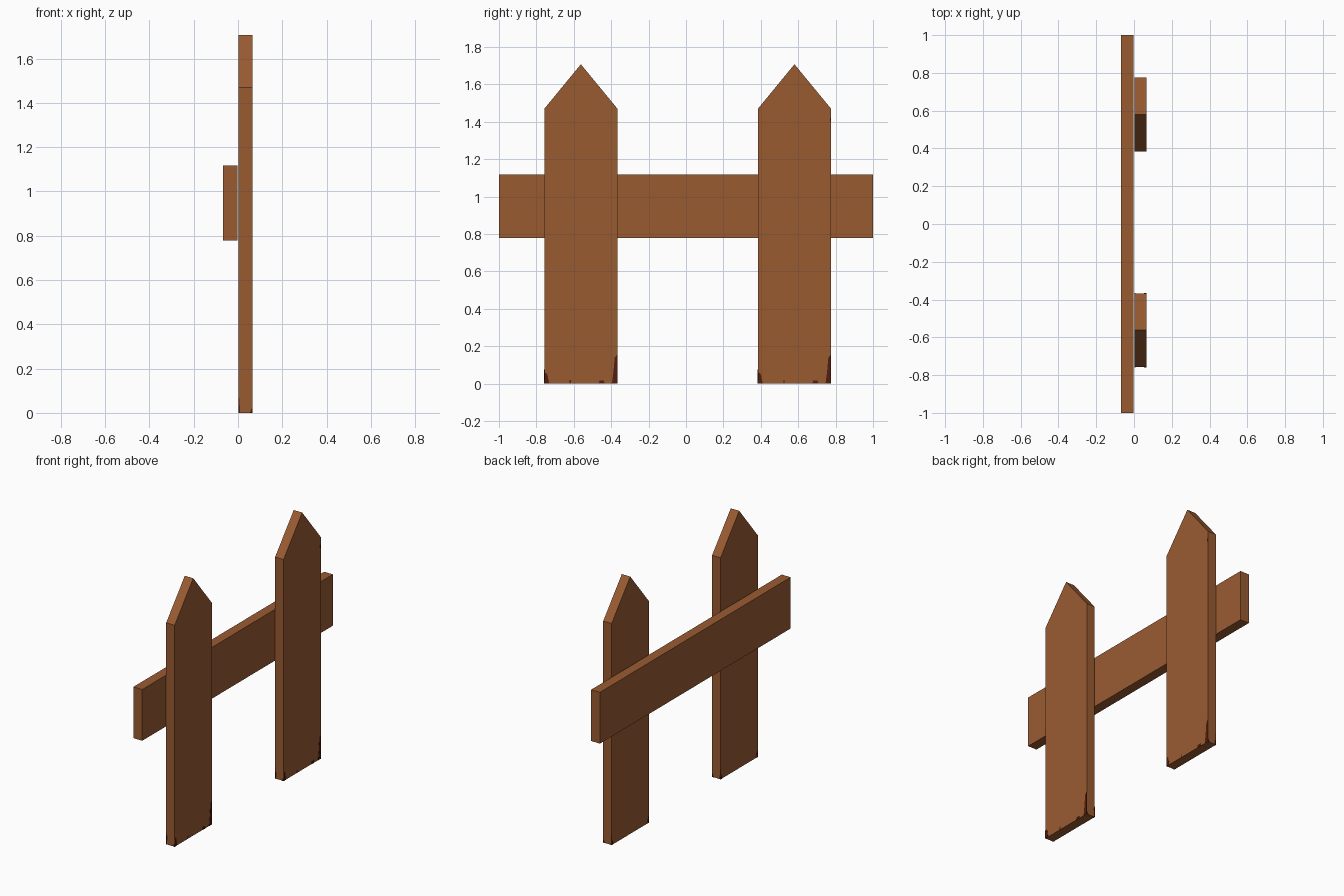
import bpy
import bmesh
from mathutils import Vector

if "Cube" in bpy.data.objects:
    bpy.data.objects.remove(bpy.data.objects["Cube"])


def material(name, colour):
    m = bpy.data.materials.new(name)
    m.diffuse_color = (*colour, 1.0)
    m.use_nodes = True
    m.node_tree.nodes["Principled BSDF"].inputs["Base Color"].default_value = m.diffuse_color
    return m


WOOD = material("brown wood", (0.32, 0.105, 0.031))
STAIN = material("dark stain", (0.085, 0.013, 0.004))


def prism(bm, points, depth):
    """Extrude a flat 3D outline along a depth vector."""
    face = bm.faces.new([bm.verts.new(p) for p in points])
    new = bmesh.ops.extrude_face_region(bm, geom=[face])["geom"]
    verts = [v for v in new if isinstance(v, bmesh.types.BMVert)]
    bmesh.ops.translate(bm, verts=verts, vec=Vector(depth))


def finish(bm, name, mat):
    bmesh.ops.recalc_face_normals(bm, faces=bm.faces)
    mesh = bpy.data.meshes.new(name)
    bm.to_mesh(mesh)
    bm.free()
    mesh.materials.append(mat)
    obj = bpy.data.objects.new(name, mesh)
    bpy.context.collection.objects.link(obj)


X0, X1 = 0.003, 0.065      # picket thickness range
HALF = 0.195               # picket half width
THIN = 0.0015              # stain plate thickness

# Small stain outlines as (distance along board, height)
BROAD = [
    [(-HALF, 0), (-0.170, 0), (-0.178, 0.045), (-0.186, 0.058), (-HALF, 0.055)],
    [(HALF, 0), (0.166, 0), (0.174, 0.06), (0.181, 0.14), (HALF, 0.155)],
    [(0.095, 0), (0.128, 0), (0.122, 0.017), (0.10, 0.017)],
    [(-0.06, 0), (-0.053, 0), (-0.053, 0.02), (-0.06, 0.02)],
]
BACK = [
    [(-HALF, 0), (-0.178, 0), (-0.186, 0.04), (-HALF, 0.045)],
    [(HALF, 0), (0.182, 0), (0.187, 0.03), (HALF, 0.035)],
]
EDGE = [
    [(X0, 0), (0.009, 0), (0.007, 0.06), (X0, 0.075)],
    [(X1, 0), (0.054, 0), (0.06, 0.018), (X1, 0.02)],
]

for side, cy in (("left", -0.562), ("right", 0.58)):
    # Pointed picket
    bm = bmesh.new()
    outline = [(-HALF, 0), (HALF, 0), (HALF, 1.47), (0, 1.707), (-HALF, 1.47)]
    prism(bm, [(X0, cy + y, z) for y, z in outline], (X1 - X0, 0, 0))
    finish(bm, side + "_picket", WOOD)

    # Dark weathering plates around the foot
    bm = bmesh.new()
    for shape in BROAD:
        prism(bm, [(X1, cy + y, z) for y, z in shape], (THIN, 0, 0))
    for shape in BACK:
        prism(bm, [(X0, cy + y, z) for y, z in shape], (-THIN, 0, 0))
    for end in (-1, 1):
        for shape in EDGE:
            prism(bm, [(x, cy + end * HALF, z) for x, z in shape],
                  (0, end * THIN, 0))
    if side == "right":
        chip = [(HALF, 1.40), (0.189, 1.40), (0.189, 1.42), (HALF, 1.42)]
        prism(bm, [(X1, cy + y, z) for y, z in chip], (THIN, 0, 0))
    finish(bm, side + "_picket_stains", STAIN)

# Horizontal rail behind the pickets
bm = bmesh.new()
prism(bm, [(-0.068, -1, 0.778), (-0.068, 1, 0.778),
           (-0.068, 1, 1.118), (-0.068, -1, 1.118)], (0.065, 0, 0))
finish(bm, "rail", WOOD)
